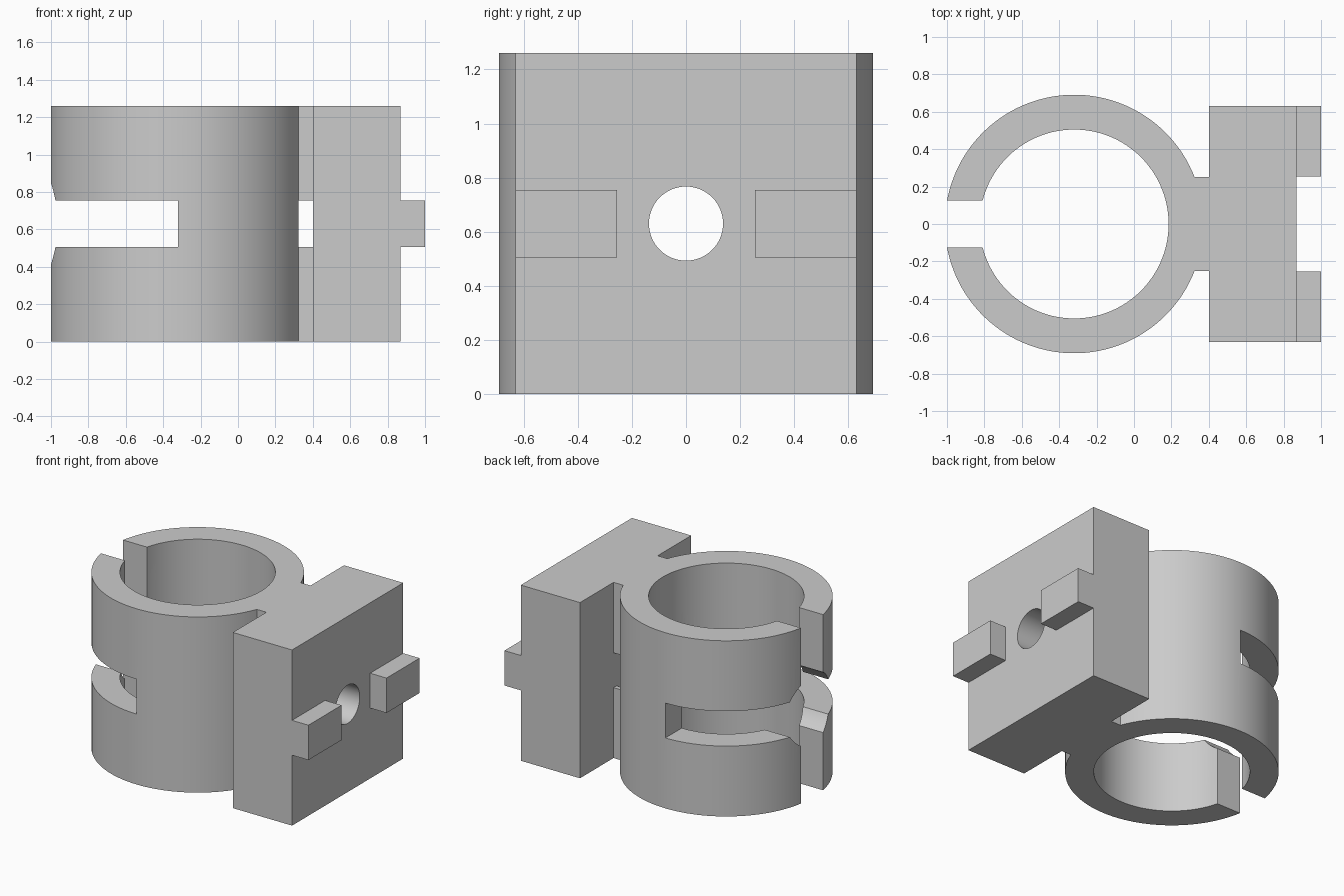
import bpy, bmesh
from math import sin, cos, asin, pi

cube = bpy.data.objects.get("Cube")
if cube:
    bpy.data.objects.remove(cube, do_unlink=True)

HEIGHT, MID = 1.26, 0.63
CX, R_OUT, R_IN = -0.32, 0.691, 0.505
GAP, NECK = 0.125, 0.25          # half widths
SLOT = 0.125                     # half height of slots and keys

grey = bpy.data.materials.new("plain grey")
grey.use_nodes = True
grey.diffuse_color = (0.6, 0.6, 0.6, 1)
grey.node_tree.nodes["Principled BSDF"].inputs["Base Color"].default_value = (0.6, 0.6, 0.6, 1)


def finish(name, bm):
    bmesh.ops.recalc_face_normals(bm, faces=bm.faces)
    mesh = bpy.data.meshes.new(name)
    bm.to_mesh(mesh)
    bm.free()
    mesh.materials.append(grey)
    obj = bpy.data.objects.new(name, mesh)
    bpy.context.collection.objects.link(obj)
    return obj


def extrude(name, points, direction):
    bm = bmesh.new()
    face = bm.faces.new([bm.verts.new(p) for p in points])
    new = bmesh.ops.extrude_face_region(bm, geom=[face])["geom"]
    bmesh.ops.translate(bm, vec=direction,
                        verts=[v for v in new if isinstance(v, bmesh.types.BMVert)])
    if not face.is_valid or len(face.edges[0].link_faces) < 2:
        bm.faces.new([v for v in face.verts])
    return finish(name, bm)


def box(name, x0, x1, y0, y1, z0, z1):
    return extrude(name, [(x0, y0, z0), (x1, y0, z0), (x1, y1, z0), (x0, y1, z0)],
                   (0, 0, z1 - z0))


def rod(name, x0, x1, radius, n=64):
    ring = [(x0, radius * cos(2 * pi * i / n), MID + radius * sin(2 * pi * i / n))
            for i in range(n)]
    return extrude(name, ring, (x1 - x0, 0, 0))


def arc(radius, a0, a1, n):
    angles = [a0 + (a1 - a0) * i / n for i in range(n + 1)]
    return [(CX + radius * cos(a), radius * sin(a), 0) for a in angles]


# Split ring, neck and mounting block as one extruded outline
end_out = pi - asin(GAP / R_OUT)
end_in = pi - asin(GAP / R_IN)
neck = asin(NECK / R_OUT)
side = [(0.4, NECK, 0), (0.4, 0.63, 0), (0.87, 0.63, 0)]
outline = (arc(R_OUT, end_out, neck, 56) + side
           + [(x, -y, z) for x, y, z in reversed(side)]
           + arc(R_OUT, -neck, -end_out, 56)
           + arc(R_IN, -end_in, end_in, 112))
body = extrude("clamp_body", outline, (0, 0, HEIGHT))

# Side slot, screw head passage, neck window and screw hole
cutters = [
    box("ring_slot_cutter", -1.2, CX, -1, 1, MID - SLOT, MID + SLOT),
    rod("head_passage_cutter", -1.2, 0.4, 0.25),
    box("neck_window_cutter", 0.1, 0.4, -NECK - 0.002, NECK + 0.002, MID - SLOT, MID + SLOT),
    rod("screw_hole_cutter", 0.2, 1.1, 0.137),
]
bpy.context.view_layer.objects.active = body
for cutter in cutters:
    cutter.hide_render = True
    mod = body.modifiers.new(cutter.name, "BOOLEAN")
    mod.operation, mod.solver, mod.object = "DIFFERENCE", "EXACT", cutter
    bpy.ops.object.modifier_apply(modifier=mod.name)
    bpy.data.objects.remove(cutter, do_unlink=True)

# Locating keys on the block face
for name, s in (("left_key", 1), ("right_key", -1)):
    y0, y1 = sorted((s * 0.255, s * 0.63))
    box(name, 0.87, 1.0, y0, y1, MID - SLOT, MID + SLOT)

bpy.ops.object.select_all(action="DESELECT")
body.select_set(True)
bpy.ops.object.shade_smooth_by_angle(angle=pi / 6)
